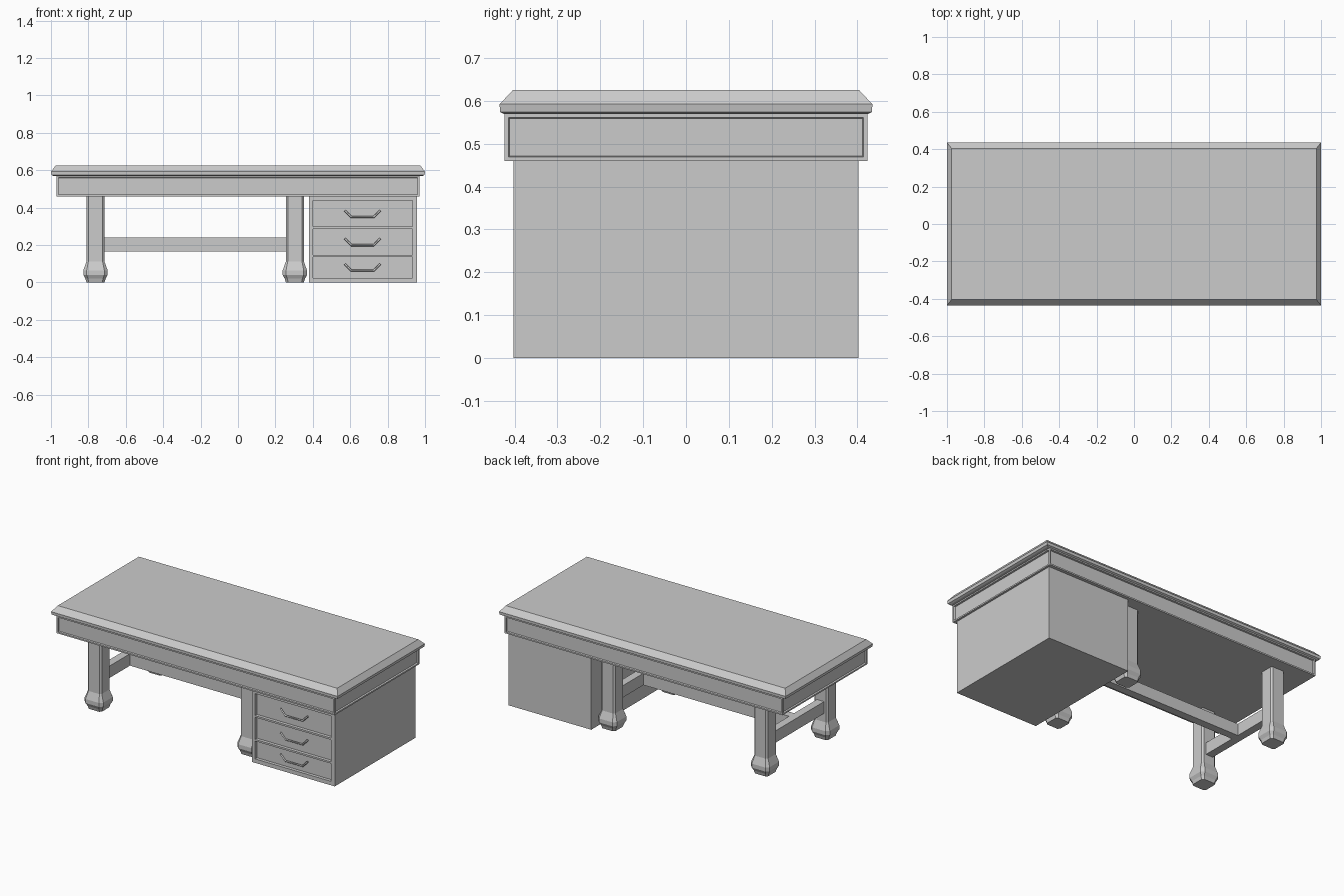
import bpy, bmesh

if "Cube" in bpy.data.objects:
    bpy.data.objects.remove(bpy.data.objects["Cube"])

def finish(name, bm):
    bmesh.ops.recalc_face_normals(bm, faces=bm.faces[:])
    me = bpy.data.meshes.new(name)
    bm.to_mesh(me)
    bm.free()
    ob = bpy.data.objects.new(name, me)
    bpy.context.collection.objects.link(ob)
    return ob

def box(name, x0, x1, y0, y1, z0, z1, inset=0, depth=0):
    """Box, optionally with a recessed panel in each upright face."""
    bm = bmesh.new()
    bmesh.ops.create_cube(bm, size=1)
    for v in bm.verts:
        v.co = ((x0 + x1) / 2 + v.co.x * (x1 - x0),
                (y0 + y1) / 2 + v.co.y * (y1 - y0),
                (z0 + z1) / 2 + v.co.z * (z1 - z0))
    if inset:
        bm.normal_update()
        sides = [f for f in bm.faces if abs(f.normal.z) < 0.5]
        for f in sides:
            bmesh.ops.inset_individual(bm, faces=[f], thickness=inset)
            n = f.normal.copy()
            bmesh.ops.inset_individual(bm, faces=[f], thickness=0.003)
            for v in f.verts:
                v.co -= n * depth
    return finish(name, bm)

def loft(name, cx, cy, sections):
    """Stack of rectangles (z, half x, half y, corner chamfer)."""
    bm = bmesh.new()
    rings = []
    for z, a, b, c in sections:
        if c:
            pts = [(a, -b + c), (a, b - c), (a - c, b), (-a + c, b),
                   (-a, b - c), (-a, -b + c), (-a + c, -b), (a - c, -b)]
        else:
            pts = [(a, -b), (a, b), (-a, b), (-a, -b)]
        rings.append([bm.verts.new((cx + x, cy + y, z)) for x, y in pts])
    for lo, hi in zip(rings, rings[1:]):
        n = len(lo)
        for i in range(n):
            bm.faces.new((lo[i], lo[(i + 1) % n], hi[(i + 1) % n], hi[i]))
    bm.faces.new(rings[0])
    bm.faces.new(rings[-1])
    return finish(name, bm)

# Top with chamfered rim, and panelled apron below
loft("desk_top", 0, 0, [(0.569, 0.985, 0.425, 0), (0.574, 0.997, 0.434, 0),
                        (0.592, 1.0, 0.435, 0), (0.625, 0.975, 0.404, 0)])
box("apron", -0.97, 0.97, -0.423, 0.423, 0.46, 0.57, 0.013, 0.01)

# Legs with bulbous chamfered feet
for sx, x in (("left", -0.762), ("right", 0.304)):
    for sy, y in (("front", -0.3), ("back", 0.3)):
        loft(f"{sy}_{sx}_leg", x, y, [
            (0.0, 0.048, 0.048, 0.012), (0.02, 0.054, 0.054, 0.014),
            (0.04, 0.065, 0.065, 0.018), (0.065, 0.065, 0.065, 0.018),
            (0.112, 0.048, 0.048, 0.01), (0.465, 0.048, 0.048, 0.01)])
    # Side stretchers
    box(f"{sx}_stretcher", x - 0.025, x + 0.025, -0.27, 0.27, 0.165, 0.24)
box("long_stretcher", -0.75, 0.29, -0.025, 0.025, 0.165, 0.24)

# Drawer cabinet: body plus raised front frame
X0, X1, YF = 0.38, 0.957, -0.402
box("cabinet_body", X0, X1, YF + 0.02, 0.402, 0, 0.462)
box("cabinet_left_stile", X0, 0.4, YF, YF + 0.02, 0, 0.462)
box("cabinet_right_stile", 0.932, X1, YF, YF + 0.02, 0, 0.462)
for z0, z1 in ((0, 0.025), (0.137, 0.148), (0.287, 0.298), (0.437, 0.462)):
    box("cabinet_rail", 0.4, 0.932, YF, YF + 0.02, z0, z1)

# Drop pulls: bent bars hanging on each drawer
for zc in (0.081, 0.217, 0.367):
    cu = bpy.data.curves.new("drawer_pull", 'CURVE')
    cu.dimensions = '3D'
    cu.bevel_depth = 0.006
    cu.bevel_resolution = 0
    cu.use_fill_caps = True
    sp = cu.splines.new('POLY')
    pts = [(-0.095, 0.018), (-0.06, -0.018), (0.06, -0.018), (0.095, 0.018)]
    sp.points.add(len(pts) - 1)
    for p, (x, z) in zip(sp.points, pts):
        p.co = (0.666 + x, YF + 0.01, zc + z, 1)
    ob = bpy.data.objects.new("drawer_pull", cu)
    bpy.context.collection.objects.link(ob)
